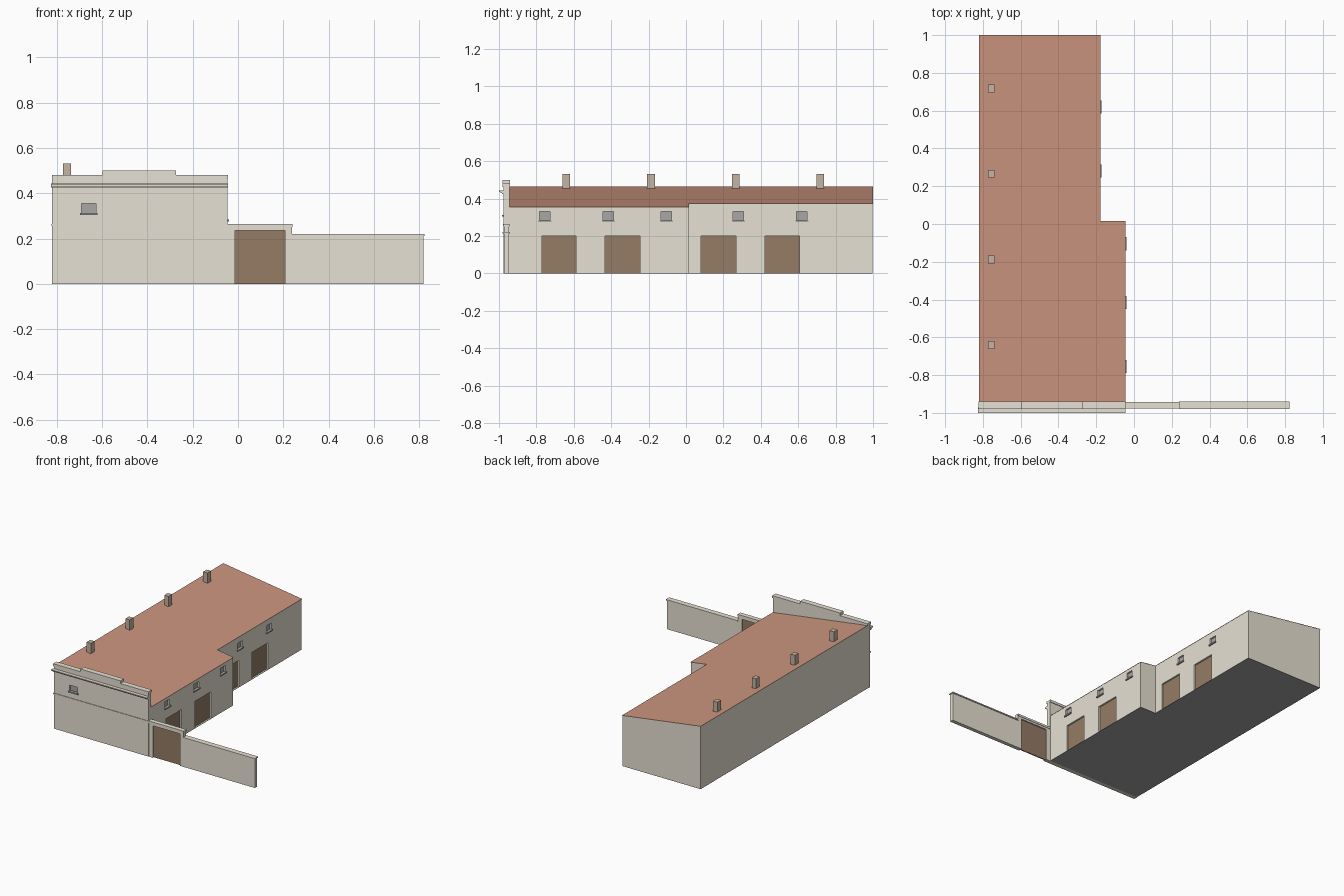
import bpy, bmesh

if "Cube" in bpy.data.objects:
    bpy.data.objects.remove(bpy.data.objects["Cube"])

def material(name, rgb):
    m = bpy.data.materials.new(name)
    lin = [((c / 255 + 0.055) / 1.055) ** 2.4 for c in rgb]
    m.diffuse_color = (*lin, 1)
    m.use_nodes = True
    m.node_tree.nodes["Principled BSDF"].inputs["Base Color"].default_value = m.diffuse_color
    return m

PLASTER = material("plaster", (231, 225, 211))
TILE = material("terracotta", (206, 150, 128))
WOOD = material("brown_wood", (149, 124, 101))
GREY = material("window_grey", (168, 167, 166))
BRICK = material("chimney_brick", (197, 179, 162))
FLOOR = material("floor_grey", (162, 162, 162))

def finish(name, bm, mat):
    bmesh.ops.recalc_face_normals(bm, faces=bm.faces)
    me = bpy.data.meshes.new(name)
    bm.to_mesh(me)
    bm.free()
    ob = bpy.data.objects.new(name, me)
    bpy.context.collection.objects.link(ob)
    me.materials.append(mat)
    return ob

def box(name, x, y, z, mat):
    """Box from (min, max) ranges."""
    bm = bmesh.new()
    bmesh.ops.create_cube(bm, size=1)
    for v in bm.verts:
        v.co = [r[0] + (c + 0.5) * (r[1] - r[0]) for c, r in zip(v.co, (x, y, z))]
    return finish(name, bm, mat)

def roof_z(x):
    return 0.465 - (x + 0.82) * 0.142

def l_prism(name, e, bottom, top, mat):
    """L-shaped footprint shrunk by e, with heights given as functions of x."""
    pts = [(-0.82 + e, -0.945), (-0.046 - e, -0.945), (-0.046 - e, 0.015 - e),
           (-0.178 - e, 0.015 - e), (-0.178 - e, 1 - e), (-0.82 + e, 1 - e)]
    bm = bmesh.new()
    lo = [bm.verts.new((x, y, bottom(x))) for x, y in pts]
    hi = [bm.verts.new((x, y, top(x))) for x, y in pts]
    bm.faces.new(lo)
    bm.faces.new(hi)
    for i in range(6):
        j = (i + 1) % 6
        bm.faces.new((lo[i], lo[j], hi[j], hi[i]))
    return finish(name, bm, mat)

def cut(target, x, y, z):
    """Cut a box-shaped opening out of a wall."""
    c = box("cutter", x, y, z, PLASTER)
    mod = target.modifiers.new("opening", 'BOOLEAN')
    mod.operation, mod.solver, mod.object = 'DIFFERENCE', 'EXACT', c
    bpy.context.view_layer.objects.active = target
    bpy.ops.object.modifier_apply(modifier=mod.name)
    bpy.data.objects.remove(c)

# main building, roof and floor
walls = l_prism("building_walls", 0.002, lambda x: 0.002, lambda x: roof_z(x) - 0.002, PLASTER)
l_prism("roof", 0, lambda x: roof_z(x) - 0.002, roof_z, TILE)
l_prism("floor", 0.002, lambda x: 0, lambda x: 0.002, FLOOR)

# yard-side doors, recessed into the wall
D = 0.015
FRONT_X, BACK_X = -0.048, -0.18
for y0, y1, wx in ((-0.77, -0.588, FRONT_X), (-0.433, -0.247, FRONT_X),
                   (0.08, 0.266, BACK_X), (0.422, 0.606, BACK_X)):
    cut(walls, (wx - D, wx + 0.05), (y0, y1), (0.003, 0.2))
    box("door", (wx - D - 0.002, wx - D + 0.003), (y0, y1), (0.002, 0.2), WOOD)

# yard-side windows with sills
for yc, wx in ((-0.755, FRONT_X), (-0.415, FRONT_X), (-0.105, FRONT_X),
               (0.28, BACK_X), (0.62, BACK_X)):
    cut(walls, (wx - D, wx + 0.05), (yc - 0.028, yc + 0.028), (0.282, 0.33))
    box("window", (wx - D - 0.002, wx - D + 0.003), (yc - 0.028, yc + 0.028), (0.282, 0.33), GREY)
    box("window_sill", (wx - D, wx + 0.008), (yc - 0.035, yc + 0.035), (0.274, 0.283), GREY)

# chimneys
for yc in (-0.64, -0.187, 0.266, 0.718):
    box("chimney", (-0.773, -0.738), (yc - 0.021, yc + 0.021), (0.44, 0.53), BRICK)

# street facade with its window
facade = box("facade", (-0.82, -0.046), (-0.975, -0.945), (0, 0.465), PLASTER)
cut(facade, (-0.69, -0.627), (-1.0, -0.96), (0.312, 0.355))
box("front_window", (-0.69, -0.627), (-0.963, -0.958), (0.312, 0.355), GREY)
box("front_window_sill", (-0.697, -0.62), (-0.983, -0.96), (0.303, 0.313), GREY)

# parapet coping, raised centre, stepped cornice and string course
box("parapet_coping", (-0.822, -0.045), (-0.98, -0.94), (0.462, 0.48), PLASTER)
box("parapet_centre", (-0.598, -0.273), (-0.98, -0.94), (0.478, 0.5), PLASTER)
for y0, z0, z1 in ((-1.0, 0.436, 0.443), (-0.992, 0.43, 0.436), (-0.984, 0.424, 0.43)):
    box("cornice_step", (-0.825, -0.045), (y0, -0.972), (z0, z1), PLASTER)
box("string_course", (-0.823, -0.045), (-0.979, -0.972), (0.255, 0.263), PLASTER)

# gateway: piers, lintel, coping and wooden gate
for x0, x1 in ((-0.05, -0.013), (0.207, 0.239)):
    box("gate_pier", (x0, x1), (-0.974, -0.946), (0, 0.25), PLASTER)
box("gate_lintel", (-0.02, 0.21), (-0.974, -0.946), (0.236, 0.25), PLASTER)
box("gate_coping", (-0.047, 0.24), (-0.977, -0.943), (0.25, 0.265), PLASTER)
box("gate", (-0.014, 0.208), (-0.963, -0.955), (0, 0.237), WOOD)

# yard wall
box("yard_wall", (0.237, 0.819), (-0.974, -0.946), (0, 0.212), PLASTER)
box("yard_wall_coping", (0.237, 0.823), (-0.98, -0.94), (0.212, 0.22), PLASTER)
